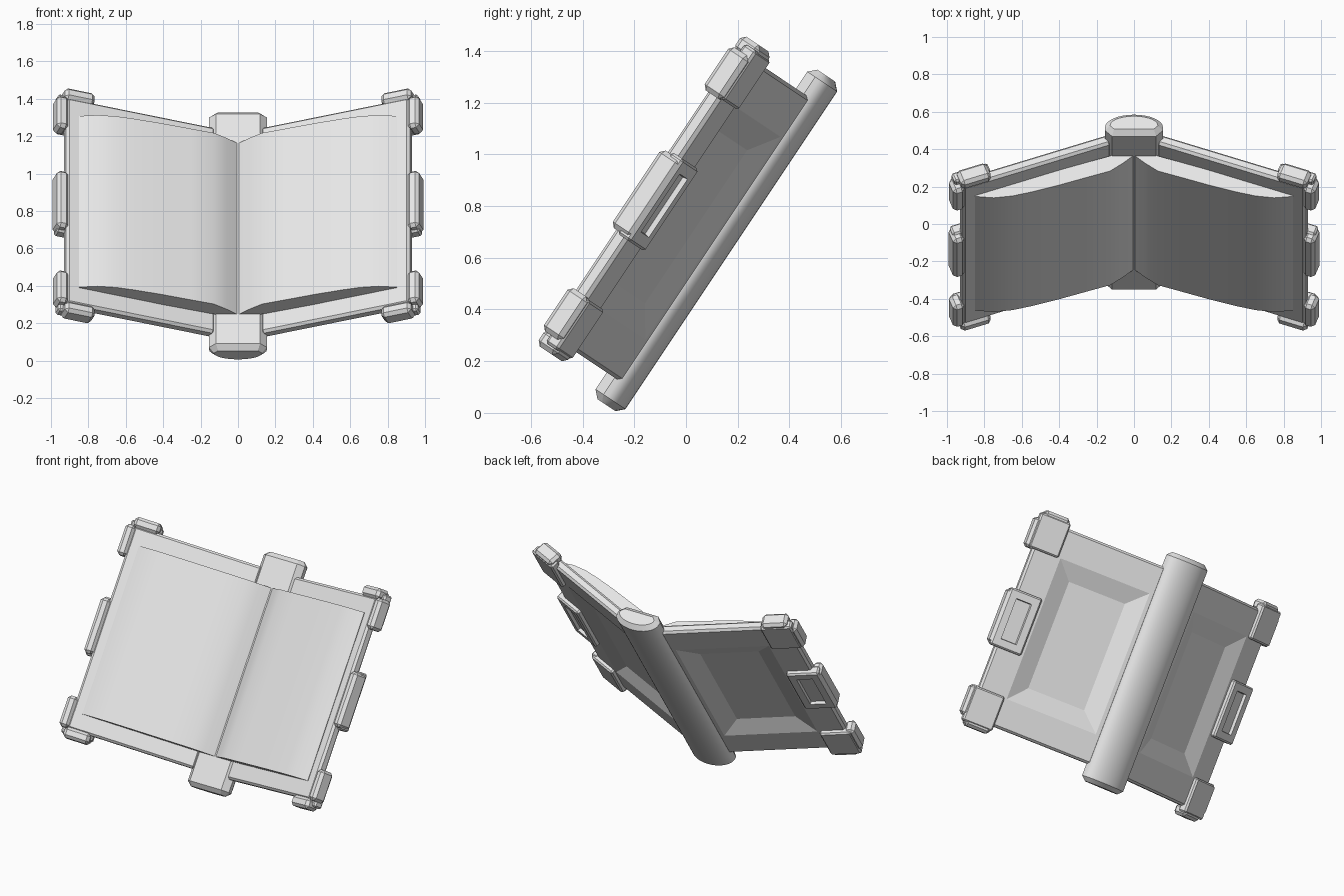
import bpy, bmesh, math
from mathutils import Matrix

if "Cube" in bpy.data.objects:
    bpy.data.objects.remove(bpy.data.objects["Cube"], do_unlink=True)

GREY = (0.8, 0.8, 0.8, 1)
mat = bpy.data.materials.new("light_grey")
mat.use_nodes = True
mat.diffuse_color = GREY
mat.node_tree.nodes["Principled BSDF"].inputs["Base Color"].default_value = GREY

# Book frame: X across, Y along the spine, Z toward the reader, leaned back
BOOK = Matrix.Rotation(math.radians(56.3), 4, 'X') @ Matrix.Translation((0, 0.62, 0))
# Cover frame: origin on the outer inside edge, X outward along the cover
COVER = Matrix.Translation((0.91, 0, 0.62)) @ Matrix.Rotation(math.radians(-20), 4, 'Y')
SIDES = {"left": 1, "right": -1}


def finish(name, bm, matrix, smooth=False):
    bm.transform(matrix)
    bmesh.ops.recalc_face_normals(bm, faces=bm.faces)
    mesh = bpy.data.meshes.new(name)
    bm.to_mesh(mesh)
    bm.free()
    mesh.materials.append(mat)
    obj = bpy.data.objects.new(name, mesh)
    bpy.context.collection.objects.link(obj)
    if smooth:
        bpy.ops.object.select_all(action='DESELECT')
        obj.select_set(True)
        bpy.context.view_layer.objects.active = obj
        bpy.ops.object.shade_smooth_by_angle(angle=math.radians(30))
    return obj


def prism(name, half, half_length, bevel=0):
    """Symmetric cross-section (right half given) extruded along the spine."""
    ring = half + [(-x, z) for x, z in reversed(half) if x > 0]
    bm = bmesh.new()
    face = bm.faces.new([bm.verts.new((x, -half_length, z)) for x, z in ring])
    out = bmesh.ops.extrude_face_region(bm, geom=[face])
    for v in out["geom"]:
        if isinstance(v, bmesh.types.BMVert):
            v.co.y = half_length
    bmesh.ops.recalc_face_normals(bm, faces=bm.faces)
    if bevel:
        ends = [e for e in bm.edges if abs(e.verts[0].co.y - e.verts[1].co.y) < 1e-5]
        bmesh.ops.bevel(bm, geom=ends, offset=bevel, segments=1, affect='EDGES')
    finish(name, bm, BOOK, True)


def block(xs, ys, zs, bevel):
    """Bevelled box spanning the three ranges."""
    bm = bmesh.new()
    bmesh.ops.create_cube(bm, size=1)
    for v in bm.verts:
        v.co = [r[0] if c < 0 else r[1] for c, r in zip(v.co, (xs, ys, zs))]
    bmesh.ops.bevel(bm, geom=bm.edges[:], offset=bevel, segments=1, affect='EDGES')
    return bm


def back_face(bm):
    bm.normal_update()
    return max((f for f in bm.faces if f.normal.z < -0.9), key=lambda f: f.calc_area())


def inset(bm, face, width, depth=0):
    bmesh.ops.inset_region(bm, faces=[face], thickness=width, use_even_offset=True)
    for v in face.verts:
        v.co.z += depth


# Rounded spine with chamfered ends
arc = [(0.155 * math.sin(a), 0.285 - 0.082 * math.cos(a))
       for a in [math.radians(90 - 11.25 * i) for i in range(9)]]
prism("spine", [(0.118, 0.342), (0.155, 0.305)] + arc, 0.766, 0.028)

# Page block: bulging leaves with a gutter in the middle
prism("pages", [(0, 0.338), (0.06, 0.39), (0.128, 0.44), (0.25, 0.48), (0.4, 0.53),
                (0.55, 0.575), (0.65, 0.6), (0.75, 0.612), (0.85, 0.603),
                (0.85, 0.585), (0, 0.3)], 0.55)

for side, sign in SIDES.items():
    frame = BOOK @ Matrix.Diagonal((sign, 1, 1, 1)) @ COVER

    # Cover board with a sunken sloped panel on the back
    bm = block((-0.84, 0.005), (-0.66, 0.66), (-0.062, 0), 0.014)
    panel = back_face(bm)
    inset(bm, panel, 0.175)
    for v in panel.verts:
        if v.co.x < -0.5:
            v.co.x = -0.8
    inset(bm, panel, 0.115, 0.042)
    finish(side + "_cover", bm, frame)

    # Clasp: edge rail and back plate with a slot
    finish(side + "_clasp_rail", block((-0.005, 0.06), (-0.18, 0.18), (-0.09, 0.012), 0.018), frame)
    bm = block((-0.165, 0.05), (-0.19, 0.19), (-0.092, -0.03), 0.01)
    inset(bm, back_face(bm), 0.045)
    inset(bm, back_face(bm), 0.003, 0.02)
    finish(side + "_clasp_plate", bm, frame)

    # Corner guards: back plate, side rail and end rail
    for end, e in {"top": 1, "bottom": -1}.items():
        turned = frame @ Matrix.Diagonal((1, e, 1, 1))
        for part, xs, ys, zs, bevel in (
                ("plate", (-0.165, 0.04), (0.465, 0.695), (-0.09, -0.03), 0.01),
                ("side_rail", (-0.005, 0.06), (0.46, 0.66), (-0.085, 0.012), 0.018),
                ("end_rail", (-0.155, 0.015), (0.65, 0.72), (-0.085, 0.012), 0.018)):
            finish(f"{side}_{end}_corner_{part}", block(xs, ys, zs, bevel), turned)
